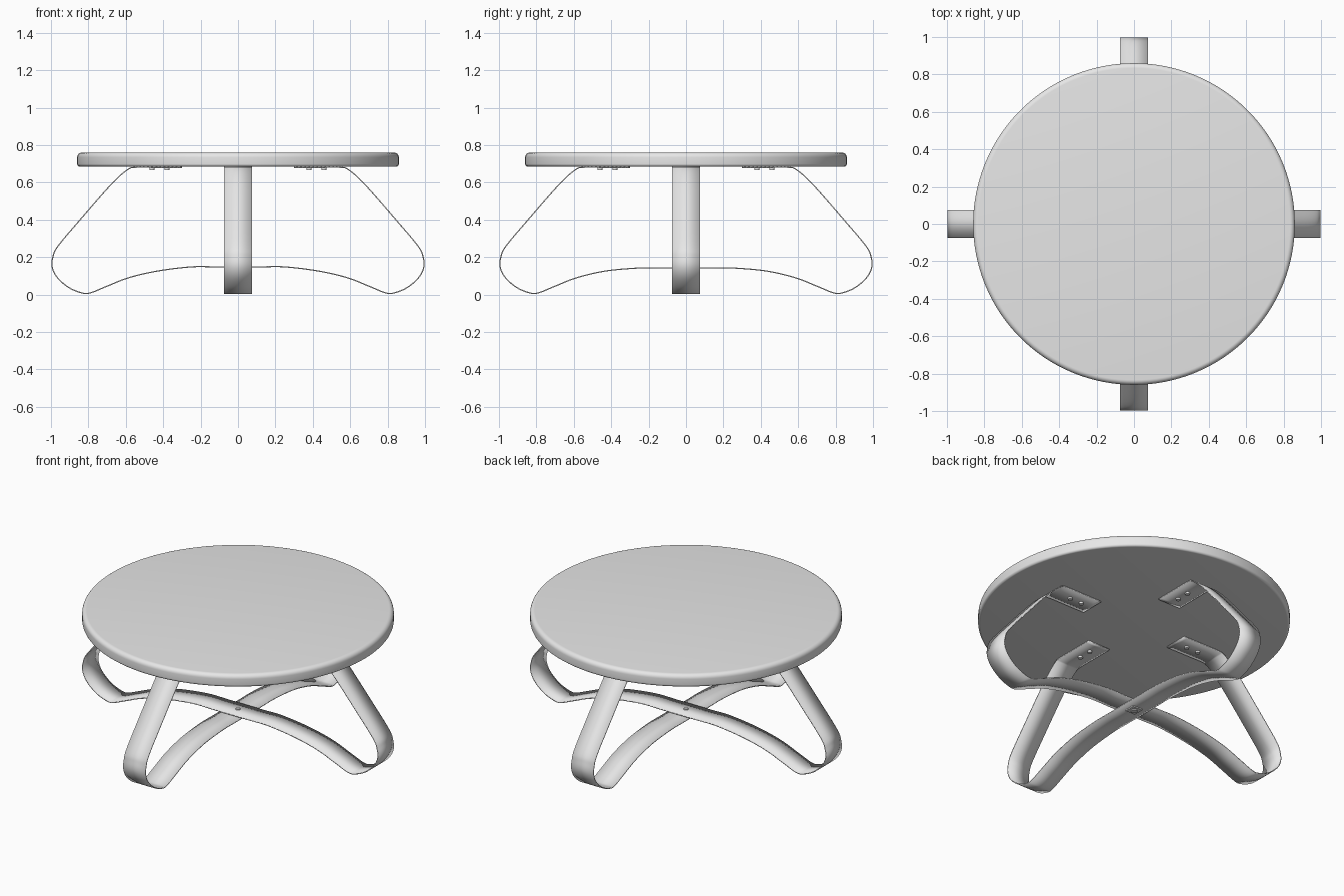
import bpy, bmesh, math
from mathutils import Vector, Matrix

cube = bpy.data.objects.get("Cube")
if cube:
    bpy.data.objects.remove(cube, do_unlink=True)

GREY = (0.8, 0.8, 0.8, 1)
grey = bpy.data.materials.new("plain grey")
grey.use_nodes = True
grey.diffuse_color = GREY
grey.node_tree.nodes["Principled BSDF"].inputs["Base Color"].default_value = GREY


def finish(bm, name, angle=40):
    bmesh.ops.recalc_face_normals(bm, faces=bm.faces)
    mesh = bpy.data.meshes.new(name)
    bm.to_mesh(mesh)
    bm.free()
    mesh.materials.append(grey)
    obj = bpy.data.objects.new(name, mesh)
    bpy.context.collection.objects.link(obj)
    bpy.ops.object.select_all(action="DESELECT")
    obj.select_set(True)
    bpy.context.view_layer.objects.active = obj
    bpy.ops.object.shade_smooth_by_angle(angle=math.radians(angle))
    return obj


def smooth_path(points, steps=6):
    """Smooth curve through every point."""
    p = [Vector(q) for q in points]
    p = [2 * p[0] - p[1]] + p + [2 * p[-1] - p[-2]]
    out = []
    for a, b, c, d in zip(p, p[1:], p[2:], p[3:]):
        for i in range(steps):
            t = i / steps
            out.append(0.5 * (2 * b + (c - a) * t + (2 * a - 5 * b + 4 * c - d) * t**2
                              + (3 * b - a - 3 * c + d) * t**3))
    return out + [p[-2]]


# Round top with softened rim, turned from a profile
def tabletop(radius=0.86, low=0.685, high=0.76, r_top=0.026, r_low=0.014):
    arc = [math.radians(15 * i) for i in range(7)]
    profile = [(0, low)]
    profile += [(radius - r_low + r_low * math.sin(a), low + r_low - r_low * math.cos(a)) for a in arc]
    profile += [(radius - r_top + r_top * math.cos(a), high - r_top + r_top * math.sin(a)) for a in arc]
    profile += [(0, high)]
    bm = bmesh.new()
    verts = [bm.verts.new((x, 0, z)) for x, z in profile]
    edges = [bm.edges.new(pair) for pair in zip(verts, verts[1:])]
    bmesh.ops.spin(bm, geom=verts + edges, cent=(0, 0, 0), axis=(0, 0, 1),
                   angle=math.tau, steps=128, use_merge=True)
    bmesh.ops.remove_doubles(bm, verts=bm.verts, dist=0.0001)
    finish(bm, "tabletop")


# Bent metal strap that forms two opposite legs
def strap(name, turn, middle, half_width=0.075, thickness=0.006):
    half = [(0.30, 0.681), (0.43, 0.681), (0.55, 0.681), (0.585, 0.672), (0.64, 0.628),
            (0.71, 0.555), (0.84, 0.405), (0.962, 0.26), (0.99, 0.20), (0.993, 0.145),
            (0.965, 0.09), (0.905, 0.038), (0.835, 0.009), (0.79, 0.009), (0.70, 0.045),
            (0.585, 0.09), (0.43, 0.126), (0.25, middle), (0.12, middle), (0, middle)]
    path = smooth_path(half + [(-x, z) for x, z in half[-2::-1]])
    bm = bmesh.new()
    rows = [[bm.verts.new((q.x, side * half_width, q.y)) for side in (-1, 1)] for q in path]
    for a, b in zip(rows, rows[1:]):
        bm.faces.new((a[0], a[1], b[1], b[0]))
    bm.transform(Matrix.Rotation(turn, 4, "Z"))
    obj = finish(bm, name)
    solid = obj.modifiers.new("thickness", "SOLIDIFY")
    solid.thickness = thickness
    solid.offset = 0


def disc(name, x, y, z, radius, height, sides=20):
    bm = bmesh.new()
    bmesh.ops.create_cone(bm, cap_ends=True, segments=sides, radius1=radius, radius2=radius,
                          depth=height, matrix=Matrix.Translation((x, y, z)))
    return finish(bm, name)


tabletop()
strap("side_leg_strap", 0, 0.148)
strap("front_back_leg_strap", math.pi / 2, 0.142)

# Pairs of bolts holding each strap end under the top
for i, end in enumerate(("left", "back", "right", "front")):
    turn = i * math.pi / 2
    for label, r in (("inner", 0.38), ("outer", 0.46)):
        disc(f"{end}_{label}_bolt", r * math.cos(turn), r * math.sin(turn), 0.673, 0.013, 0.012)

# Fastener at the crossing: bolt head above, square plate and nut below
disc("crossing_bolt_head", 0, 0, 0.154, 0.013, 0.008)
bm = bmesh.new()
bmesh.ops.create_cube(bm, size=1, matrix=Matrix.Translation((0, 0, 0.136)) @ Matrix.Diagonal((0.065, 0.065, 0.008, 1)))
finish(bm, "crossing_plate")
disc("crossing_nut", 0, 0, 0.13, 0.02, 0.008, 6)
